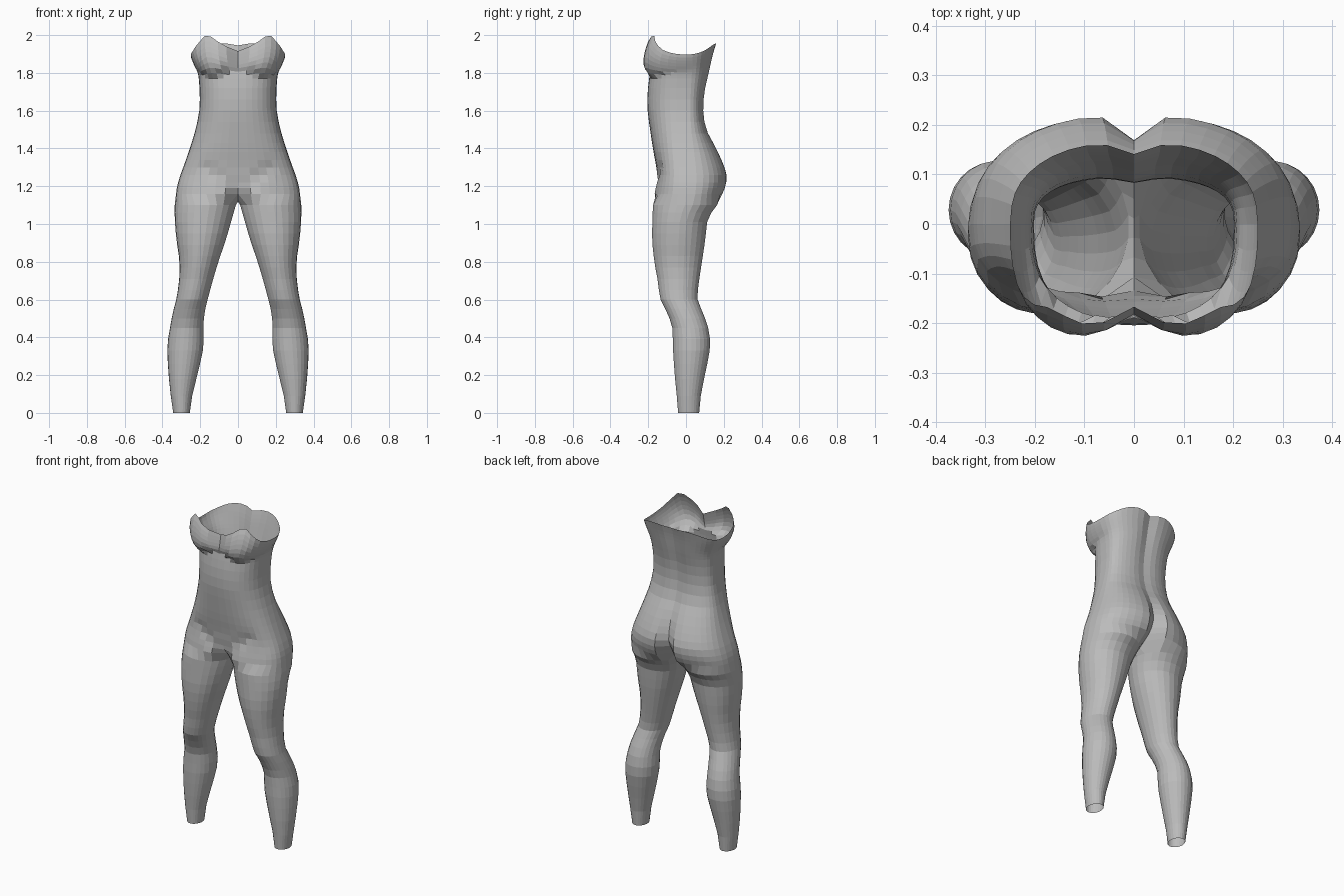
import bpy, bmesh, math

if "Cube" in bpy.data.objects:
    bpy.data.objects.remove(bpy.data.objects["Cube"])

# z, half width, front y, back y, front groove, back groove
TORSO = [(1.16, .328, -.172, .200, .055, .110), (1.20, .322, -.165, .215, .025, .075),
         (1.25, .308, -.155, .222, .005, .055), (1.30, .290, -.157, .210, 0, .042),
         (1.40, .255, -.175, .165, 0, .022), (1.50, .225, -.190, .112, 0, .012),
         (1.60, .205, -.203, .095, 0, .012), (1.70, .203, -.203, .102, 0, .014),
         (1.80, .213, -.190, .125, 0, .018), (1.90, .250, -.170, .148, 0, .02),
         (2.00, .264, -.152, .178, 0, .02)]
# z, inner x, outer x, front y, back y
LEG = [(0, .255, .343, -.042, .070), (.10, .240, .357, -.050, .080), (.20, .215, .367, -.060, .100),
       (.35, .182, .374, -.070, .128), (.45, .183, .360, -.073, .118), (.53, .176, .345, -.100, .090),
       (.60, .160, .327, -.135, .062), (.70, .133, .312, -.150, .070), (.80, .103, .310, -.168, .085),
       (.92, .062, .326, -.180, .103), (1.03, .030, .335, -.178, .118), (1.10, .010, .335, -.176, .165)]
# top edge height by angle from front centre to back centre
RIM = [(0, 1.915), (.3, 1.962), (.5, 1.996), (.6, 2.0), (.8, 1.965), (1.15, 1.915), (1.57, 1.897),
       (2.1, 1.915), (2.6, 1.95), (2.9, 1.957), (3.15, 1.945)]
N, M = 20, 5          # segments round the outside / under the crotch


def sample(table, v):
    """Smooth (Hermite) lookup in a table keyed by its first column."""
    v = min(max(v, table[0][0]), table[-1][0])
    i = next(k for k in range(len(table) - 1) if v <= table[k + 1][0])
    a, b = table[i], table[i + 1]
    p, q = table[max(i - 1, 0)], table[min(i + 2, len(table) - 1)]
    h = b[0] - a[0]
    u = (v - a[0]) / h
    out = []
    for c in range(1, len(a)):
        m0 = (b[c] - p[c]) / (b[0] - p[0]) * h
        m1 = (q[c] - a[c]) / (q[0] - a[0]) * h
        out.append((2*u**3 - 3*u*u + 1) * a[c] + (u**3 - 2*u*u + u) * m0
                   + (3*u*u - 2*u**3) * b[c] + (u**3 - u*u) * m1)
    return out


def torso_point(t, z):
    w, yf, yb, gf, gb = sample(TORSO, z)
    s, c = max(math.sin(t), 0), math.cos(t)
    x = w * s ** .85 if s > 1e-6 else 0
    if c > 0:
        y = yf * c ** .75 + gf * math.exp(-(x / .05) ** 2)
        # hip crease
        y += .012 * math.exp(-((z - 1.15 - .9 * x) / .025) ** 2) * (x < .2)
        # bust cup
        r = ((x - .135) / .115) ** 2 + ((z - 1.885) / (.1 if z < 1.885 else .15)) ** 2
        if r < 1:
            y -= .062 * math.sqrt(1 - r) * min(1, c * 2)
            x += .012 * math.sqrt(1 - r)
    else:
        y = yb * abs(c) ** .75 - gb * math.exp(-(x / .04) ** 2)
    return (x, y, z)


bm = bmesh.new()

# torso half rings, bottom to top edge
heights = [1.16, 1.19, 1.22, 1.26, 1.30, 1.34, 1.38, 1.43, 1.48, 1.54, 1.60, 1.66, 1.72, 1.77]
rings = []
for j in range(len(heights) + 8):
    ring = []
    for i in range(N + 1):
        t = math.pi * i / N
        if j < len(heights):
            z = heights[j]
        else:
            z = 1.77 + (sample(RIM, t)[0] - 1.77) * (j - len(heights) + 1) / 8
        ring.append(bm.verts.new(torso_point(t, z)))
    rings.append(ring)
for a, b in zip(rings, rings[1:]):
    for i in range(N):
        bm.faces.new((a[i], a[i + 1], b[i + 1], b[i]))

# crotch seam closes the torso's bottom half ring into the first leg ring
base = rings[0]
y0, y1 = base[0].co.y, base[-1].co.y
seam = []
for k in range(1, M):
    f = k / M
    seam.append(bm.verts.new((0, y1 + (y0 - y1) * f, 1.16 - .045 * math.sin(math.pi * f))))
upper = base + seam

# leg rings, top to ankle
span = math.radians(280)
angles = [-math.radians(50) + span * i / N for i in range(N + 1)]
angles += [math.radians(230) + math.radians(80) * k / M for k in range(1, M)]
for z in (1.10, 1.06, 1.01, .95, .89, .83, .77, .71, .65, .60, .55, .50, .45, .39, .33, .26, .18, .09, 0):
    xi, xo, yf, yb = sample(LEG, z)
    lower = [bm.verts.new(((xi + xo) / 2 + (xo - xi) / 2 * math.sin(a),
                           (yf + yb) / 2 - (yb - yf) / 2 * math.cos(a), z)) for a in angles]
    n = len(lower)
    for i in range(n):
        k = (i + 1) % n
        bm.faces.new((lower[i], lower[k], upper[k], upper[i]))
    upper = lower

bmesh.ops.recalc_face_normals(bm, faces=bm.faces)
if sum(f.normal.x * f.calc_area() for f in bm.faces if f.calc_center_median().z > 1.3) < 0:
    bmesh.ops.reverse_faces(bm, faces=bm.faces)
mesh = bpy.data.meshes.new("bodysuit")
bm.to_mesh(mesh)
bm.free()

# plain grey cloth
cloth = bpy.data.materials.new("grey cloth")
cloth.diffuse_color = (.5, .5, .5, 1)
cloth.use_nodes = True
cloth.node_tree.nodes["Principled BSDF"].inputs["Base Color"].default_value = cloth.diffuse_color
mesh.materials.append(cloth)
suit = bpy.data.objects.new("bodysuit", mesh)
bpy.context.collection.objects.link(suit)

# mirrored left half
mirror = suit.modifiers.new("mirror", 'MIRROR')
mirror.use_clip = True
mirror.merge_threshold = .0005
